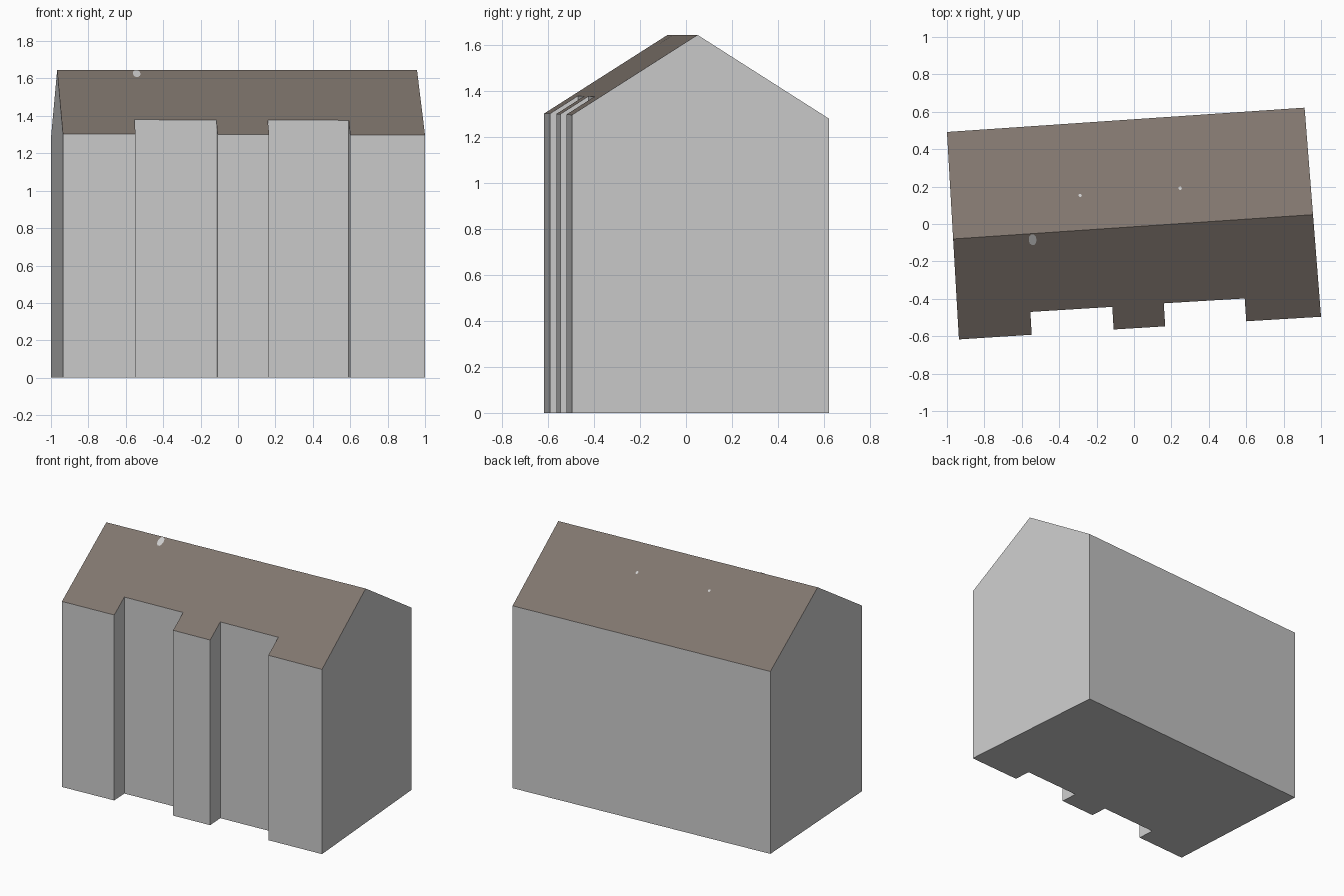
import bpy, bmesh, math
from mathutils import Vector, Matrix

if "Cube" in bpy.data.objects:
    bpy.data.objects.remove(bpy.data.objects["Cube"])


def material(name, rgb):
    m = bpy.data.materials.new(name)
    m.diffuse_color = (*rgb, 1)
    m.use_nodes = True
    m.node_tree.nodes["Principled BSDF"].inputs["Base Color"].default_value = m.diffuse_color
    return m


WALL = material("pale grey wall", (0.60, 0.60, 0.60))
ROOF = material("brown roof", (0.216, 0.18, 0.156))

# Ridge line and the two roof slopes (point on ridge, outward normal)
RIDGE_L = Vector((-0.968, -0.08, 1.645))
RIDGE_R = Vector((0.956, 0.05, 1.645))


def slope_normal(eave):
    n = (RIDGE_R - RIDGE_L).cross(eave - RIDGE_L).normalized()
    return n if n.z > 0 else -n


FRONT = slope_normal(Vector((-0.936, -0.617, 1.303)))
BACK = slope_normal(Vector((-1.0, 0.492, 1.281)))


def finish(name, bm, mats):
    bmesh.ops.recalc_face_normals(bm, faces=bm.faces[:])
    me = bpy.data.meshes.new(name)
    bm.to_mesh(me)
    bm.free()
    for m in mats:
        me.materials.append(m)
    ob = bpy.data.objects.new(name, me)
    bpy.context.collection.objects.link(ob)
    return ob


# House: footprint with two front recesses, raised and cut by the roof slopes
footprint = [(-0.936, -0.617), (-0.547, -0.592), (-0.554, -0.470),
             (-0.116, -0.443), (-0.109, -0.564), (0.167, -0.547),
             (0.159, -0.424), (0.592, -0.398), (0.600, -0.520),
             (1.0, -0.496), (0.912, 0.622), (-1.0, 0.492)]
bm = bmesh.new()
base = bm.faces.new([bm.verts.new((x, y, 0)) for x, y in footprint])
top = bmesh.ops.extrude_face_region(bm, geom=[base], use_keep_orig=True)["geom"]
bmesh.ops.translate(bm, vec=(0, 0, 2.6),
                    verts=[v for v in top if isinstance(v, bmesh.types.BMVert)])
for normal in (FRONT, BACK):
    cut = bmesh.ops.bisect_plane(bm, geom=bm.verts[:] + bm.edges[:] + bm.faces[:],
                                 plane_co=RIDGE_L, plane_no=normal, clear_outer=True)
    rim = [e for e in cut["geom_cut"] if isinstance(e, bmesh.types.BMEdge)]
    bmesh.ops.edgeloop_fill(bm, edges=rim)
bmesh.ops.recalc_face_normals(bm, faces=bm.faces[:])
for f in bm.faces:
    f.material_index = 1 if f.normal.z > 0.3 else 0
finish("house", bm, [WALL, ROOF])


# Small pale patches lying on the roof
def roof_patch(name, x, y, normal, half_w, half_l):
    z = RIDGE_L.z - (normal.x * (x - RIDGE_L.x) + normal.y * (y - RIDGE_L.y)) / normal.z
    along = (RIDGE_R - RIDGE_L).normalized()
    up = normal.cross(along)
    b = bmesh.new()
    c = Vector((x, y, z)) + normal * 0.002
    vs = [b.verts.new(c + along * half_w * math.cos(a) + up * half_l * math.sin(a))
          for a in (i * math.tau / 10 for i in range(10))]
    b.faces.new(vs)
    ob = finish(name, b, [WALL])
    if ob.data.polygons[0].normal.dot(normal) < 0:
        ob.data.flip_normals()


roof_patch("ridge_patch", -0.542, -0.083, FRONT, 0.021, 0.036)
roof_patch("back_patch_left", -0.288, 0.152, BACK, 0.009, 0.010)
roof_patch("back_patch_right", 0.247, 0.190, BACK, 0.009, 0.012)
